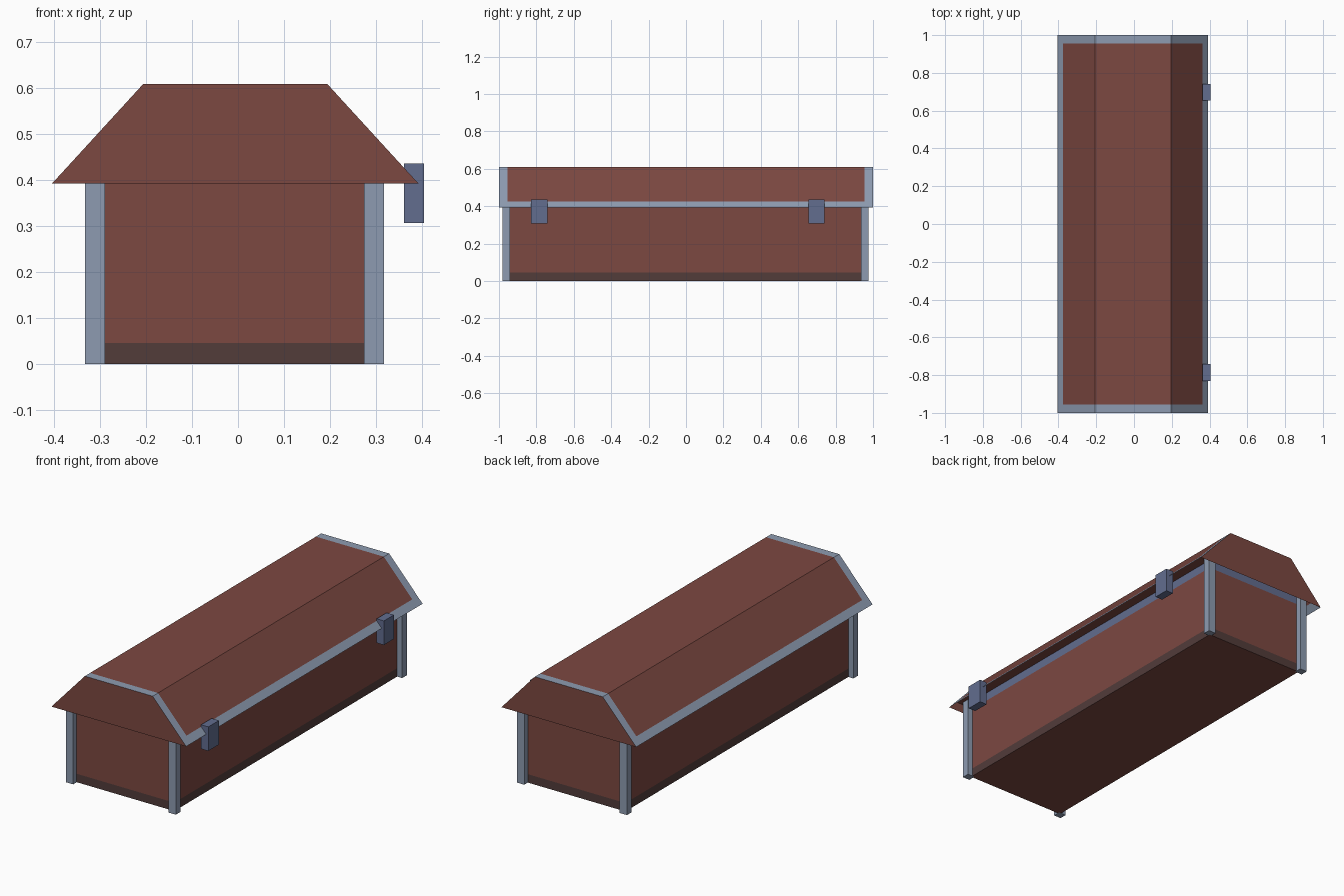
import bpy, bmesh

if "Cube" in bpy.data.objects:
    bpy.data.objects.remove(bpy.data.objects["Cube"])


def material(name, rgb):
    m = bpy.data.materials.new(name)
    m.diffuse_color = (*rgb, 1)
    m.use_nodes = True
    m.node_tree.nodes["Principled BSDF"].inputs["Base Color"].default_value = m.diffuse_color
    return m


RED = material("red_brown_wood", (0.202, 0.065, 0.053))
TRIM = material("pale_steel_trim", (0.27, 0.33, 0.44))
BLUE = material("steel_blue", (0.122, 0.153, 0.275))
DARK = material("dark_base", (0.084, 0.045, 0.042))


def finish(name, bm, mats):
    bmesh.ops.recalc_face_normals(bm, faces=bm.faces)
    mesh = bpy.data.meshes.new(name)
    bm.to_mesh(mesh)
    bm.free()
    for m in mats:
        mesh.materials.append(m)
    ob = bpy.data.objects.new(name, mesh)
    bpy.context.collection.objects.link(ob)
    return ob


def box_bm(lo, hi):
    bm = bmesh.new()
    bmesh.ops.create_cube(bm, size=1)
    for v in bm.verts:
        v.co = [(a + b) / 2 + c * (b - a) for a, b, c in zip(lo, hi, v.co)]
    return bm


# Body: recessed box, cut by height into base strip, wall and upper rim
bm = box_bm((-0.303, -0.95, 0), (0.288, 0.945, 0.44))
for z in (0.045, 0.395):
    bmesh.ops.bisect_plane(bm, geom=bm.verts[:] + bm.edges[:] + bm.faces[:],
                           plane_co=(0, 0, z), plane_no=(0, 0, 1))
for f in bm.faces:
    z = f.calc_center_median().z
    if 0.001 < z < 0.045:
        f.material_index = 1
    elif 0.395 < z < 0.439:
        f.material_index = 2
finish("chest_body", bm, [RED, DARK, BLUE])

# Corner posts standing proud of the walls
for xn, x0, x1 in (("left", -0.333, -0.29), ("right", 0.275, 0.318)):
    for yn, y0, y1 in (("front", -0.98, -0.94), ("back", 0.935, 0.975)):
        finish(f"{yn}_{xn}_post", box_bm((x0, y0, 0), (x1, y1, 0.44)), [TRIM])

# Lid: extruded trapezoid shell with a trim frame round its edges
profile = [(-0.405, 0.393), (-0.375, 0.4255), (-0.207, 0.609),
           (0.195, 0.609), (0.363, 0.4255), (0.393, 0.393)]
stations = [-1, -0.955, 0.955, 1]
bm = bmesh.new()
rows = [[bm.verts.new((x, y, z)) for x, z in profile] for y in stations]
for j in range(3):
    for i in range(5):
        f = bm.faces.new((rows[j][i], rows[j][i + 1], rows[j + 1][i + 1], rows[j + 1][i]))
        f.material_index = 1 if j != 1 or i in (0, 4) else 0
bm.faces.new(rows[0])
bm.faces.new(rows[3][::-1])
finish("lid", bm, [RED, TRIM])

# Lid underside, recessed above the rim
finish("lid_underside", box_bm((-0.357, -0.998, 0.44), (0.345, 0.998, 0.445)), [RED])

# Latches on the right side
for n, y0, y1 in (("front", -0.83, -0.74), ("back", 0.655, 0.74)):
    finish(f"{n}_latch", box_bm((0.362, y0, 0.307), (0.405, y1, 0.436)), [BLUE])
